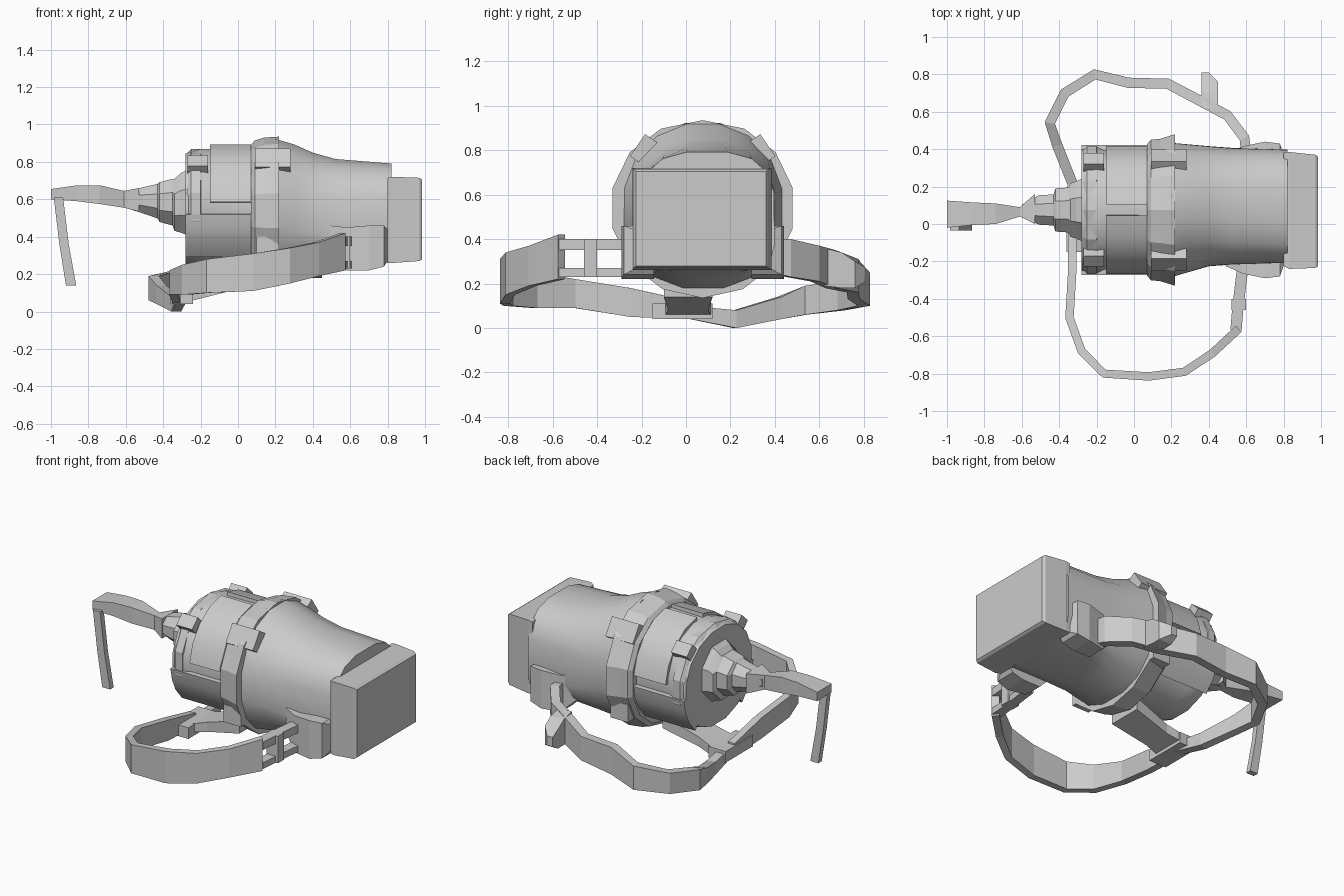
import bpy, bmesh, math
from mathutils import Vector

if "Cube" in bpy.data.objects:
    bpy.data.objects.remove(bpy.data.objects["Cube"])

CY = 0.075  # centre line of the body


def finish(name, bm, smooth=None):
    bmesh.ops.recalc_face_normals(bm, faces=bm.faces)
    me = bpy.data.meshes.new(name)
    bm.to_mesh(me)
    bm.free()
    ob = bpy.data.objects.new(name, me)
    bpy.context.collection.objects.link(ob)
    if smooth:
        bpy.ops.object.select_all(action='DESELECT')
        ob.select_set(True)
        bpy.context.view_layer.objects.active = ob
        bpy.ops.object.shade_smooth_by_angle(angle=math.radians(smooth))
    return ob


def skin(name, rings, smooth=None):
    """Join a row of equal-sized point rings into a closed solid."""
    bm = bmesh.new()
    vs = [[bm.verts.new(p) for p in r] for r in rings]
    n = len(vs[0])
    for a, b in zip(vs, vs[1:]):
        for i in range(n):
            j = (i + 1) % n
            bm.faces.new((a[i], a[j], b[j], b[i]))
    bm.faces.new(vs[0])
    bm.faces.new(vs[-1])
    return finish(name, bm, smooth)


def section(x, y0, y1, z0, z1, top=2.0, bottom=2.0, n=16):
    """Superellipse slice with separate roundness above and below."""
    pts = []
    for i in range(n):
        t = 2 * math.pi * (i + 0.5) / n
        c, s = math.cos(t), math.sin(t)
        e = 2 / (top if s > 0 else bottom)
        pts.append((x, (y0 + y1) / 2 + (y1 - y0) / 2 * math.copysign(abs(c) ** e, c),
                    (z0 + z1) / 2 + (z1 - z0) / 2 * math.copysign(abs(s) ** e, s)))
    return pts


def slab(x, y0, y1, z0, z1):
    """Rectangular slice across x."""
    return [(x, y0, z0), (x, y1, z0), (x, y1, z1), (x, y0, z1)]


def box(name, x, y, z, rot=0.0):
    """Box from (min, max) pairs, optionally rolled about x."""
    bm = bmesh.new()
    bmesh.ops.create_cube(bm, size=1)
    c = Vector(((x[0] + x[1]) / 2, (y[0] + y[1]) / 2, (z[0] + z[1]) / 2))
    for v in bm.verts:
        v.co = Vector((v.co.x * (x[1] - x[0]), v.co.y * (y[1] - y[0]), v.co.z * (z[1] - z[0])))
        if rot:
            v.co.yz = (v.co.y * math.cos(rot) - v.co.z * math.sin(rot),
                       v.co.y * math.sin(rot) + v.co.z * math.cos(rot))
        v.co += c
    return finish(name, bm)


def arc_cover(name, side, x0, x1, angles, r):
    """Curved plate hugging the drum."""
    rad = [(math.radians(a), r) for a in angles]
    rad += [(t, r - 0.06) for t, _ in reversed(rad)]
    skin(name, [[(x, CY + side * q * math.cos(t), 0.55 + q * math.sin(t)) for t, q in rad]
                for x in (x0, x1)], 35)


def ribbon(name, path, thick):
    """Flat webbing through (x, y, z low, z high) points."""
    rings = []
    for i, (x, y, lo, hi) in enumerate(path):
        a, b = path[max(i - 1, 0)], path[min(i + 1, len(path) - 1)]
        d = Vector((b[0] - a[0], b[1] - a[1])).normalized() * thick / 2
        nx, ny = -d.y, d.x
        rings.append([(x - nx, y - ny, lo), (x + nx, y + ny, lo),
                      (x + nx, y + ny, hi), (x - nx, y - ny, hi)])
    return skin(name, rings)


# Body: rear drum, collar, front barrel, square end
skin("rear_drum", [section(x, CY - r, CY + r, 0.55 - rz, 0.55 + rz, 2.1, 2.1)
                   for x, r, rz in [(-0.28, 0.33, 0.30), (-0.20, 0.345, 0.325),
                                    (-0.16, 0.325, 0.325), (0.10, 0.325, 0.33)]], 35)
skin("rear_rim", [section(x, CY - r, CY + r, 0.56 - r + 0.04, 0.54 + r - 0.02, 2.1, 2.1, 14)
                  for x, r in [(-0.275, 0.325), (-0.25, 0.35), (-0.20, 0.35), (-0.19, 0.32)]])
skin("collar", [section(x, CY - r, CY + r, 0.54 - rz, 0.53 + rz, 2.1, 2.0, 14)
                for x, r, rz in [(0.07, 0.36, 0.36), (0.09, 0.385, 0.385),
                                 (0.14, 0.39, 0.40), (0.22, 0.415, 0.405)]])
skin("front_barrel", [section(*s) for s in [
    (0.20, -0.29, 0.44, 0.17, 0.93, 2.1, 2.3), (0.30, -0.26, 0.43, 0.19, 0.90, 2.1, 2.6),
    (0.40, -0.23, 0.42, 0.22, 0.855, 2.2, 3.2), (0.52, -0.22, 0.41, 0.25, 0.82, 2.4, 4.5),
    (0.82, -0.21, 0.40, 0.26, 0.795, 2.8, 6.0)]], 40)
skin("square_end", [slab(*s) for s in [(0.80, -0.225, 0.385, 0.26, 0.715),
                                       (0.83, -0.24, 0.385, 0.26, 0.72),
                                       (0.97, -0.235, 0.37, 0.27, 0.715),
                                       (0.985, -0.225, 0.36, 0.28, 0.705)]])

# Curved covers, lugs and side brackets, on both sides
for side, tag in ((-1, "front"), (1, "back")):
    def span(a, b):
        return tuple(sorted((CY + side * a, CY + side * b)))
    arc_cover(f"{tag}_lower_cover", side, -0.28, 0.13, (-48, -32, -18, -5), 0.348)
    arc_cover(f"{tag}_upper_cover", side, -0.15, 0.07, (6, 25, 45, 65, 85), 0.345)
    box(f"{tag}_rim_lug", (-0.27, -0.16), span(0.20, 0.28), (0.72, 0.82), side * -0.75)
    box(f"{tag}_collar_lug", (0.09, 0.28), span(0.22, 0.30), (0.74, 0.86), side * 0.6)
    box(f"{tag}_lower_lug", (0.10, 0.22), span(0.28, 0.36), (0.29, 0.40))
    skin(f"{tag}_strap_bracket",
         [slab(x, *span(0.22, out), lo, hi)
          for x, out, lo, hi in [(0.49, 0.30, 0.31, 0.46), (0.58, 0.34, 0.22, 0.45),
                                 (0.70, 0.365, 0.22, 0.46), (0.78, 0.355, 0.24, 0.46),
                                 (0.80, 0.30, 0.27, 0.44)]])

# Stepped neck, flat arm and hanging strip
skin("neck", [section(x, CY - w, CY + w, z0, z1, n=8) for x, w, z0, z1 in [
    (-0.26, 0.19, 0.39, 0.78), (-0.31, 0.165, 0.41, 0.75), (-0.34, 0.155, 0.42, 0.72),
    (-0.35, 0.13, 0.45, 0.72), (-0.42, 0.125, 0.47, 0.70), (-0.43, 0.09, 0.49, 0.69),
    (-0.51, 0.085, 0.52, 0.67), (-0.60, 0.03, 0.55, 0.645)]])
skin("arm", [slab(*s) for s in [(-0.53, 0.0, 0.16, 0.535, 0.66), (-0.61, 0.04, 0.09, 0.555, 0.645),
                                (-0.74, 0.0, 0.11, 0.575, 0.675), (-0.86, -0.005, 0.115, 0.59, 0.675),
                                (-1.0, -0.02, 0.125, 0.60, 0.655)]])
skin("hanging_strip", [[(x, -0.035, z), (x + w, -0.035, z), (x + w, 0.0, z), (x, 0.0, z)]
                       for x, w, z in [(-0.985, 0.05, 0.61), (-0.955, 0.05, 0.36),
                                       (-0.92, 0.055, 0.14)]])

# Shoulder straps with buckle and centre joint
ribbon("front_strap", [
    (-0.33, 0.02, 0.04, 0.12), (-0.33, -0.25, 0.05, 0.18), (-0.345, -0.50, 0.09, 0.22),
    (-0.28, -0.68, 0.09, 0.25), (-0.16, -0.80, 0.10, 0.28), (0.08, -0.815, 0.11, 0.31),
    (0.27, -0.79, 0.15, 0.34), (0.42, -0.69, 0.19, 0.37), (0.56, -0.56, 0.22, 0.42)], 0.045)
for k, (lo, hi) in enumerate(((0.23, 0.27), (0.35, 0.40))):
    ribbon(f"front_strap_link_{k}", [(0.545, -0.57, lo, hi), (0.555, -0.45, lo, hi),
                                     (0.58, -0.24, lo, hi)], 0.06)
box("front_strap_slider", (0.52, 0.60), (-0.46, -0.40), (0.23, 0.40))
ribbon("back_strap", [
    (-0.31, 0.02, 0.04, 0.10), (-0.33, 0.22, 0.0, 0.08), (-0.41, 0.42, 0.04, 0.14),
    (-0.45, 0.54, 0.06, 0.19), (-0.37, 0.70, 0.08, 0.21), (-0.21, 0.80, 0.10, 0.25),
    (-0.03, 0.755, 0.13, 0.30), (0.18, 0.75, 0.16, 0.31), (0.37, 0.65, 0.18, 0.35),
    (0.50, 0.58, 0.21, 0.37), (0.59, 0.46, 0.23, 0.40), (0.60, 0.38, 0.25, 0.40)], 0.055)
skin("back_strap_buckle", [[(0.36, y, z0), (x1, y, z0), (x1, y, z1), (0.36, y, z1)]
                           for y, x1, z0, z1 in [(0.62, 0.45, 0.19, 0.36), (0.70, 0.45, 0.18, 0.34),
                                                 (0.76, 0.45, 0.18, 0.30), (0.81, 0.40, 0.21, 0.27)]])
box("strap_joint", (-0.36, -0.24), (-0.15, 0.12), (0.04, 0.11))
skin("joint_strut", [slab(x, 0.01 - w, 0.01 + w, z, z + h)
                     for x, w, z, h in [(-0.30, 0.11, 0.045, 0.05), (-0.16, 0.09, 0.08, 0.06),
                                        (0.08, 0.11, 0.14, 0.08)]])
